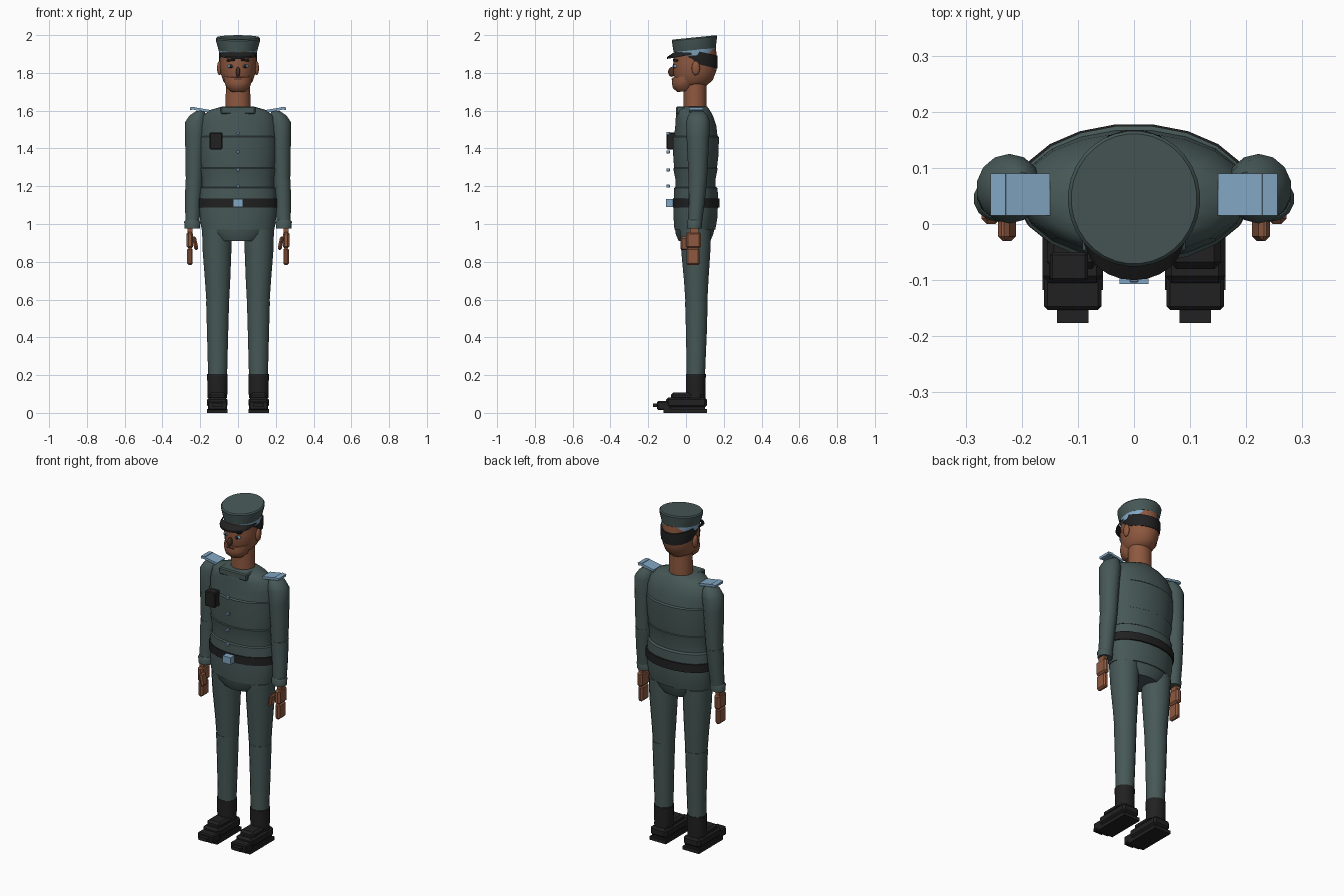
import bpy, bmesh, math
from mathutils import Vector, Matrix


def mat(name, rgb):
    m = bpy.data.materials.new(name)
    m.diffuse_color = (*rgb, 1)
    return m


CLOTH = mat("grey_green_cloth", (0.062, 0.098, 0.094))
BLUE = mat("light_blue_trim", (0.22, 0.38, 0.54))
SKIN = mat("brown_skin", (0.27, 0.098, 0.05))
DARK_SKIN = mat("dark_brown", (0.075, 0.028, 0.018))
BLACK = mat("black_leather", (0.015, 0.015, 0.016))


def finish(bm, name, material, angle=40):
    bmesh.ops.recalc_face_normals(bm, faces=bm.faces)
    me = bpy.data.meshes.new(name)
    bm.to_mesh(me)
    bm.free()
    ob = bpy.data.objects.new(name, me)
    bpy.context.collection.objects.link(ob)
    me.materials.append(material)
    bpy.ops.object.select_all(action='DESELECT')
    ob.select_set(True)
    bpy.context.view_layer.objects.active = ob
    bpy.ops.object.shade_smooth_by_angle(angle=math.radians(angle))
    return ob


def loft(name, material, rings, n=20, tilt=0.0, angle=40):
    """Skin elliptical rings (z, centre x, centre y, radius x, radius y); tilt raises the back."""
    bm = bmesh.new()
    loops = []
    for z, cx, cy, rx, ry in rings:
        loop = []
        for i in range(n):
            a = 2 * math.pi * (i + 0.5) / n
            y = ry * math.sin(a)
            loop.append(bm.verts.new((cx + rx * math.cos(a), cy + y, z + tilt * y)))
        loops.append(loop)
    for a, b in zip(loops, loops[1:]):
        for i in range(n):
            j = (i + 1) % n
            bm.faces.new((a[i], a[j], b[j], b[i]))
    bm.faces.new(loops[0])
    bm.faces.new(loops[-1])
    return finish(bm, name, material, angle)


def box(name, material, x, y, z, bevel=0.0, rot=0.0):
    """Box from (min, max) ranges, optionally bevelled and turned about its own y axis."""
    bm = bmesh.new()
    bmesh.ops.create_cube(bm, size=1)
    c = Vector([(r[0] + r[1]) / 2 for r in (x, y, z)])
    for v in bm.verts:
        v.co = Vector([v.co[i] * (r[1] - r[0]) for i, r in enumerate((x, y, z))])
    if bevel:
        bmesh.ops.bevel(bm, geom=bm.edges[:], offset=bevel, segments=1, affect='EDGES')
    bm.transform(Matrix.Translation(c) @ Matrix.Rotation(rot, 4, 'Y'))
    return finish(bm, name, material, 30)


def ball(name, material, c, r, u=16, v=10):
    bm = bmesh.new()
    bmesh.ops.create_uvsphere(bm, u_segments=u, v_segments=v, radius=1)
    for p in bm.verts:
        p.co = Vector([c[i] + p.co[i] * r[i] for i in range(3)])
    return finish(bm, name, material, 60)


# Tunic, in overlapping bands
loft("tunic_shoulders", CLOTH, [(1.45, 0, .052, .205, .118), (1.52, 0, .052, .205, .11), (1.57, 0, .045, .19, .1),
                                (1.602, 0, .038, .155, .09), (1.622, 0, .033, .085, .08)])
loft("tunic_chest", CLOTH, [(1.28, 0, .05, .195, .113), (1.36, 0, .052, .205, .121), (1.46, 0, .052, .208, .124),
                            (1.468, 0, .052, .2, .115)])
loft("tunic_waist", CLOTH, [(1.18, 0, .05, .192, .107), (1.24, 0, .05, .192, .108), (1.295, 0, .05, .202, .119),
                            (1.302, 0, .05, .19, .11)])
loft("tunic_skirt", CLOTH, [(.972, 0, .047, .195, .11), (1.03, 0, .05, .204, .117), (1.11, 0, .052, .207, .119),
                            (1.19, 0, .052, .2, .117), (1.197, 0, .052, .19, .108)])
loft("pelvis", CLOTH, [(.91, 0, .045, .115, .085), (.945, 0, .045, .165, .1), (.985, 0, .047, .19, .108)])
loft("belt", BLACK, [(1.088, 0, .054, .212, .125), (1.136, 0, .054, .212, .125)])
box("belt_buckle", BLUE, (-.026, .026), (-.107, -.07), (1.09, 1.132))
for i, z in enumerate((1.48, 1.382, 1.287, 1.2)):
    box(f"button_{i}", BLUE, (-.008, .008), (-.104, -.085), (z - .008, z + .008), .002)
box("chest_pocket", BLACK, (-.15, -.082), (-.102, -.05), (1.395, 1.485), .005)
box("collar", CLOTH, (-.092, .092), (-.052, .02), (1.582, 1.622), .006)

# Head and neck
loft("neck", SKIN, [(1.6, 0, .048, .068, .062), (1.75, 0, .048, .064, .062)])
loft("head", SKIN, [(1.725, 0, .045, .05, .065), (1.755, 0, .046, .078, .098), (1.8, 0, .048, .093, .114),
                    (1.85, 0, .048, .097, .118), (1.92, 0, .048, .094, .112)], 20, .1, 60)
loft("jaw", SKIN, [(1.703, 0, -.005, .04, .04), (1.725, 0, -.01, .064, .06), (1.755, 0, -.005, .074, .072),
                   (1.785, 0, .005, .076, .078)], 16, .12)
loft("hair", BLACK, [(1.845, 0, .067, .095, .1), (1.87, 0, .062, .101, .107), (1.915, 0, .062, .1, .107)], 20, -.22)
ball("nose", DARK_SKIN, (0, -.075, 1.805), (.012, .02, .026), 10, 8)
box("mouth", DARK_SKIN, (-.022, .022), (-.076, -.06), (1.765, 1.77))
for s, side in ((-1, "left"), (1, "right")):
    ball(f"ear_{side}", SKIN, (s * .098, .052, 1.825), (.013, .022, .038), 12, 8)
    ball(f"eye_{side}", BLUE, (s * .037, -.055, 1.835), (.019, .012, .01), 12, 8)
    ball(f"pupil_{side}", BLACK, (s * .037, -.063, 1.835), (.009, .008, .009), 10, 6)
    box(f"eyebrow_{side}", BLACK, sorted((s * .016, s * .06)), (-.07, -.04), (1.862, 1.872), .002, s * .12)

# Cap
loft("cap_crown", CLOTH, [(1.921, 0, .046, .103, .112), (1.97, 0, .045, .117, .119), (1.981, 0, .045, .118, .121),
                          (1.988, 0, .045, .112, .116)], 32, .1)
loft("cap_band", BLUE, [(1.893, 0, .047, .1, .108), (1.93, 0, .047, .104, .109)], 32, .05)
bm = bmesh.new()
rim = []
for dz in (0, -.01):
    row = []
    for i in range(13):
        t = math.pi * (1 + i / 12)
        c, k = math.cos(t), abs(math.sin(t)) ** .5
        row.append((bm.verts.new((c * .1, .04 - .105 * math.sin(-t) ** .8 if 0 < i < 12 else .04, 1.908 + dz)),
                    bm.verts.new((c * (.1 - .012 * k), .04 - .14 * k if 0 < i < 12 else .03, 1.908 - .024 * k + dz))))
    rim.append(row)
for i in range(12):
    (a, b), (c, d) = rim[0][i], rim[0][i + 1]
    (e, f), (g, h) = rim[1][i], rim[1][i + 1]
    for q in ((a, b, d, c), (e, g, h, f), (b, f, h, d), (a, c, g, e)):
        bm.faces.new(q)
finish(bm, "cap_visor", BLACK)

# Limbs, mirrored left and right
for s, side in ((-1, "left"), (1, "right")):
    loft(f"upper_arm_{side}", CLOTH, [(1.22, s * .232, .062, .045, .048), (1.34, s * .23, .063, .05, .054),
                                      (1.46, s * .226, .063, .055, .06), (1.54, s * .222, .063, .059, .062),
                                      (1.575, s * .212, .063, .045, .052), (1.598, s * .2, .063, .022, .03)], 14)
    loft(f"forearm_{side}", CLOTH, [(.985, s * .242, .046, .037, .036), (1.1, s * .239, .055, .042, .042),
                                    (1.235, s * .233, .062, .047, .05)], 14)
    loft(f"cuff_{side}", CLOTH, [(.977, s * .242, .044, .042, .039), (1.012, s * .242, .045, .044, .041),
                                 (1.02, s * .242, .046, .038, .037)], 14)
    box(f"palm_{side}", SKIN, sorted((s * .237, s * .272)), (0, .08), (.872, .958), .01)
    box(f"wrist_{side}", SKIN, sorted((s * .242, s * .268)), (.022, .066), (.94, .99))
    box(f"fingers_{side}", SKIN, sorted((s * .24, s * .269)), (.002, .072), (.782, .874), .009)
    box(f"thumb_{side}", SKIN, sorted((s * .216, s * .237)), (-.03, .02), (.862, .935), .008, s * .2)
    # Shoulder boards
    box(f"shoulder_board_{side}", BLUE, sorted((s * .15, s * .232)), (.015, .09), (1.597, 1.611), 0, -s * .17)
    box(f"shoulder_board_end_{side}", BLUE, sorted((s * .228, s * .255)), (.015, .09), (1.605, 1.619), 0, s * .1)
    # Trousers
    loft(f"thigh_{side}", CLOTH, [(.57, s * .107, .055, .06, .058), (.7, s * .108, .054, .068, .066),
                                  (.85, s * .111, .052, .077, .078), (.97, s * .112, .05, .08, .085)], 16)
    loft(f"shin_{side}", CLOTH, [(.19, s * .108, .052, .051, .049), (.42, s * .108, .055, .057, .056),
                                 (.59, s * .108, .055, .062, .061)], 16)
    # Boots, built from stacked blocks
    loft(f"boot_shaft_{side}", BLACK, [(.08, s * .109, .052, .053, .05), (.205, s * .109, .052, .056, .053)], 14)
    x = s * .109
    box(f"boot_instep_{side}", BLACK, (x - .046, x + .046), (-.08, .09), (.07, .108), .012)
    box(f"boot_body_{side}", BLACK, (x - .054, x + .054), (-.105, .11), (.028, .082), .012)
    box(f"boot_sole_{side}", BLACK, (x - .054, x + .054), (-.118, .112), (0, .02))
    box(f"boot_welt_{side}", BLACK, (x - .046, x + .046), (-.11, .1), (.015, .035))
    box(f"boot_toe_{side}", BLACK, (x - .051, x + .051), (-.153, -.08), (.015, .062), .006)
    box(f"boot_tip_{side}", BLACK, (x - .028, x + .028), (-.176, -.13), (.03, .05))
